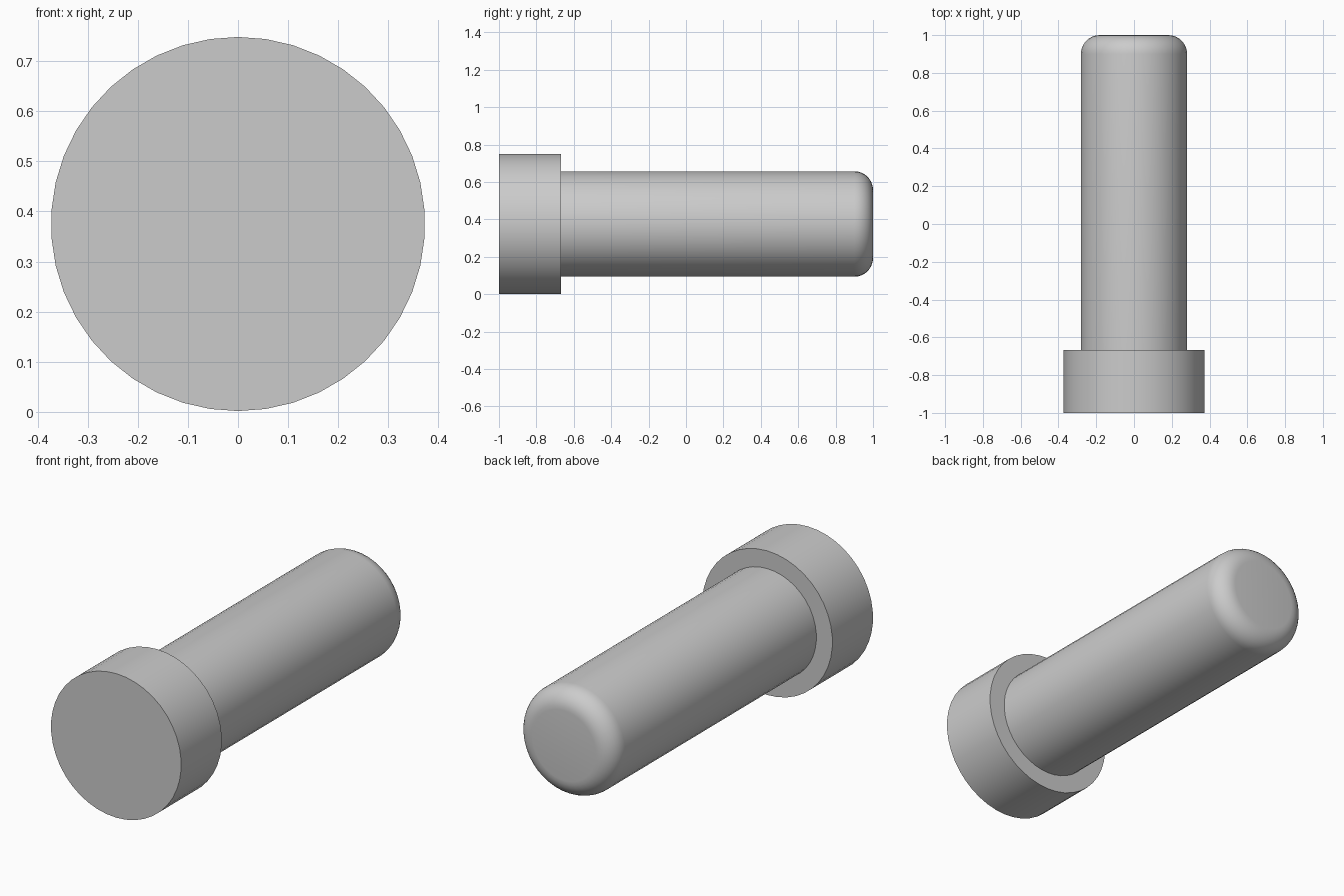
import bpy, bmesh, math

if "Cube" in bpy.data.objects:
    bpy.data.objects.remove(bpy.data.objects["Cube"])

SIDES = 42
AXIS_Z = 0.375

grey = bpy.data.materials.new("plain grey")
grey.diffuse_color = (0.6, 0.6, 0.6, 1)
grey.use_nodes = True
grey.node_tree.nodes["Principled BSDF"].inputs["Base Color"].default_value = grey.diffuse_color


def lathe(name, profile):
    """Turn (radius, y) points round the lengthwise axis and cap both ends."""
    bm = bmesh.new()
    rings = []
    for r, y in profile:
        ring = []
        for i in range(SIDES):
            a = 2 * math.pi * i / SIDES
            ring.append(bm.verts.new((r * math.sin(a), y, AXIS_Z + r * math.cos(a))))
        rings.append(ring)
    for low, high in zip(rings, rings[1:]):
        for i in range(SIDES):
            j = (i + 1) % SIDES
            bm.faces.new((low[i], low[j], high[j], high[i]))
    bm.faces.new(rings[0])
    bm.faces.new(rings[-1])
    bmesh.ops.recalc_face_normals(bm, faces=bm.faces)
    mesh = bpy.data.meshes.new(name)
    bm.to_mesh(mesh)
    bm.free()
    mesh.materials.append(grey)
    obj = bpy.data.objects.new(name, mesh)
    bpy.context.collection.objects.link(obj)
    bpy.ops.object.select_all(action='DESELECT')
    obj.select_set(True)
    bpy.context.view_layer.objects.active = obj
    bpy.ops.object.shade_smooth_by_angle(angle=math.radians(30))
    return obj


# Wide flat head
HEAD_BACK = -0.667
SHAFT_R = 0.282
FILLET = 0.1

# Head and shaft share one closed outline, ending in a rounded tip
profile = [(0.374, -1.0), (0.374, HEAD_BACK), (SHAFT_R, HEAD_BACK)]
for k in range(9):
    a = math.pi / 2 * k / 8
    profile.append((SHAFT_R - FILLET + FILLET * math.cos(a),
                    1.0 - FILLET + FILLET * math.sin(a)))
lathe("headed_pin", profile)
